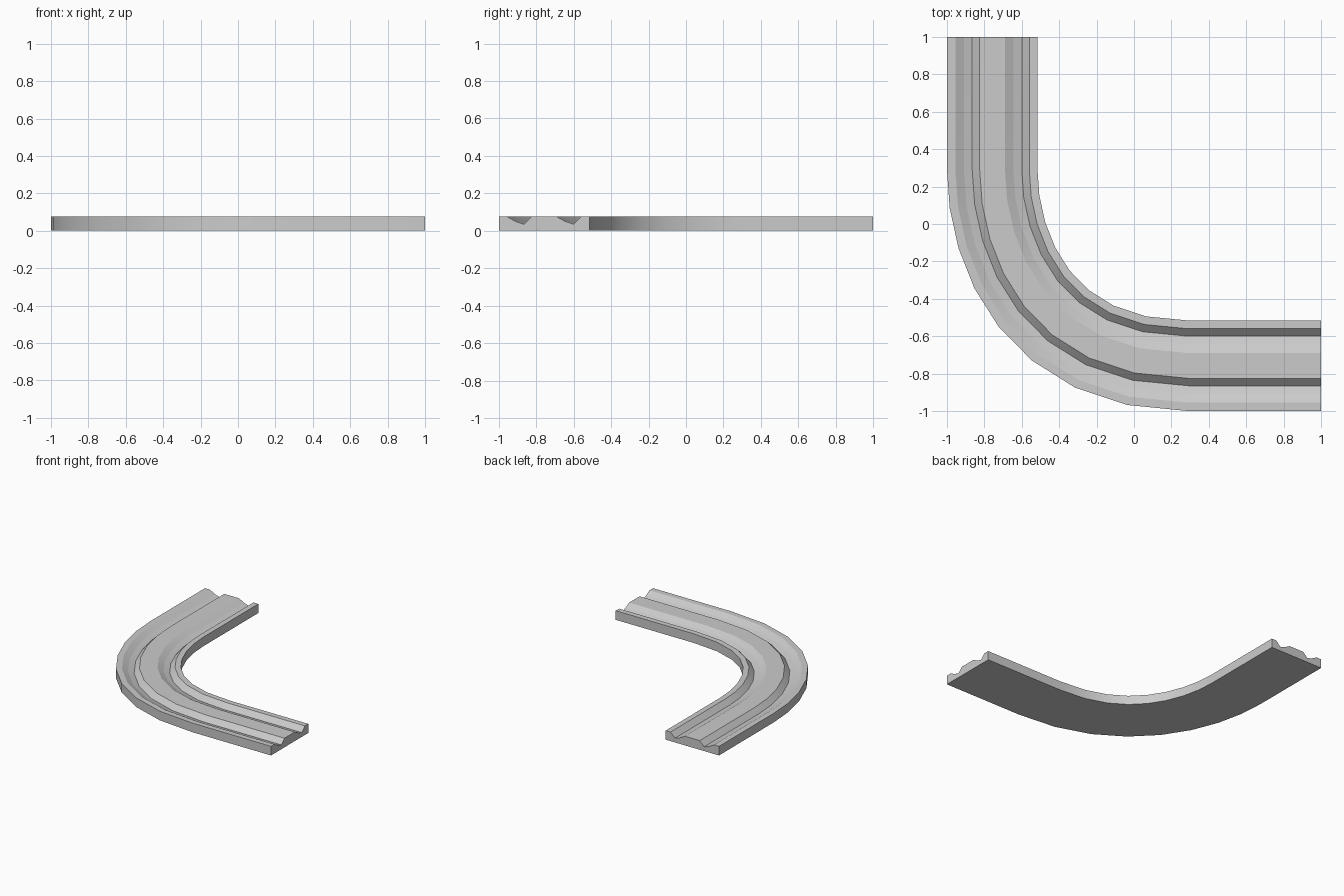
import bpy
import bmesh
from mathutils import Vector
from mathutils.geometry import interpolate_bezier

cube = bpy.data.objects.get("Cube")
if cube:
    bpy.data.objects.remove(cube, do_unlink=True)

# One plain grey
grey = bpy.data.materials.new("light grey")
grey.use_nodes = True
colour = (0.6, 0.6, 0.6, 1)
grey.diffuse_color = colour
grey.node_tree.nodes["Principled BSDF"].inputs["Base Color"].default_value = colour

HALF, TOP = 0.242, 0.075
MID = 1 - HALF        # distance of the centre line from the middle
BEND = 0.29           # where the straights meet the bend


def groove(start):
    """Wheel groove with a floor tilted towards the inside of the bend."""
    return [(start, TOP), (start + 0.045, 0.05),
            (start + 0.09, 0.035), (start + 0.13, TOP)]


# Cross-section: (offset towards the inside of the bend, height)
section = [(-HALF, 0), (-HALF, TOP)]
section += groove(-0.197) + groove(0.068)
section += [(HALF, TOP), (HALF, 0)]

# Centre line: straight, bend, straight
p0, p3 = Vector((BEND, -MID, 0)), Vector((-MID, BEND, 0))
h0, h3 = p0 - Vector((0.8, 0, 0)), p3 - Vector((0, 0.44, 0))
STEPS = 8
path = [(Vector((1, -MID, 0)), Vector((-1, 0, 0)))]
points = interpolate_bezier(p0, h0, h3, p3, STEPS + 1)
for i, p in enumerate(points):
    t = i / STEPS
    tangent = ((1 - t) ** 2 * (h0 - p0) + 2 * t * (1 - t) * (h3 - h0)
               + t * t * (p3 - h3))
    path.append((p, tangent.normalized()))
path.append((Vector((-MID, 1, 0)), Vector((0, 1, 0))))

# Sweep the section along the centre line
bm = bmesh.new()
rings = []
for p, tangent in path:
    inward = Vector((tangent.y, -tangent.x, 0))
    rings.append([bm.verts.new(p + inward * s + Vector((0, 0, z)))
                  for s, z in section])
count = len(section)
for a, b in zip(rings, rings[1:]):
    for i in range(count):
        j = (i + 1) % count
        bm.faces.new((a[i], a[j], b[j], b[i]))
bm.faces.new(rings[0])
bm.faces.new(rings[-1])
bmesh.ops.recalc_face_normals(bm, faces=bm.faces)

# Smooth along the bend, sharp along the section's corners
for face in bm.faces:
    face.smooth = True
for ring in rings:
    for v in ring:
        v.normal_update()
for a, b in zip(rings, rings[1:]):
    for v, w in zip(a, b):
        bm.edges.get((v, w)).smooth = False
for ring in (rings[0], rings[-1]):
    for i in range(count):
        bm.edges.get((ring[i], ring[(i + 1) % count])).smooth = False

mesh = bpy.data.meshes.new("curved_track")
bm.to_mesh(mesh)
bm.free()
mesh.materials.append(grey)
track = bpy.data.objects.new("curved_track", mesh)
bpy.context.collection.objects.link(track)
